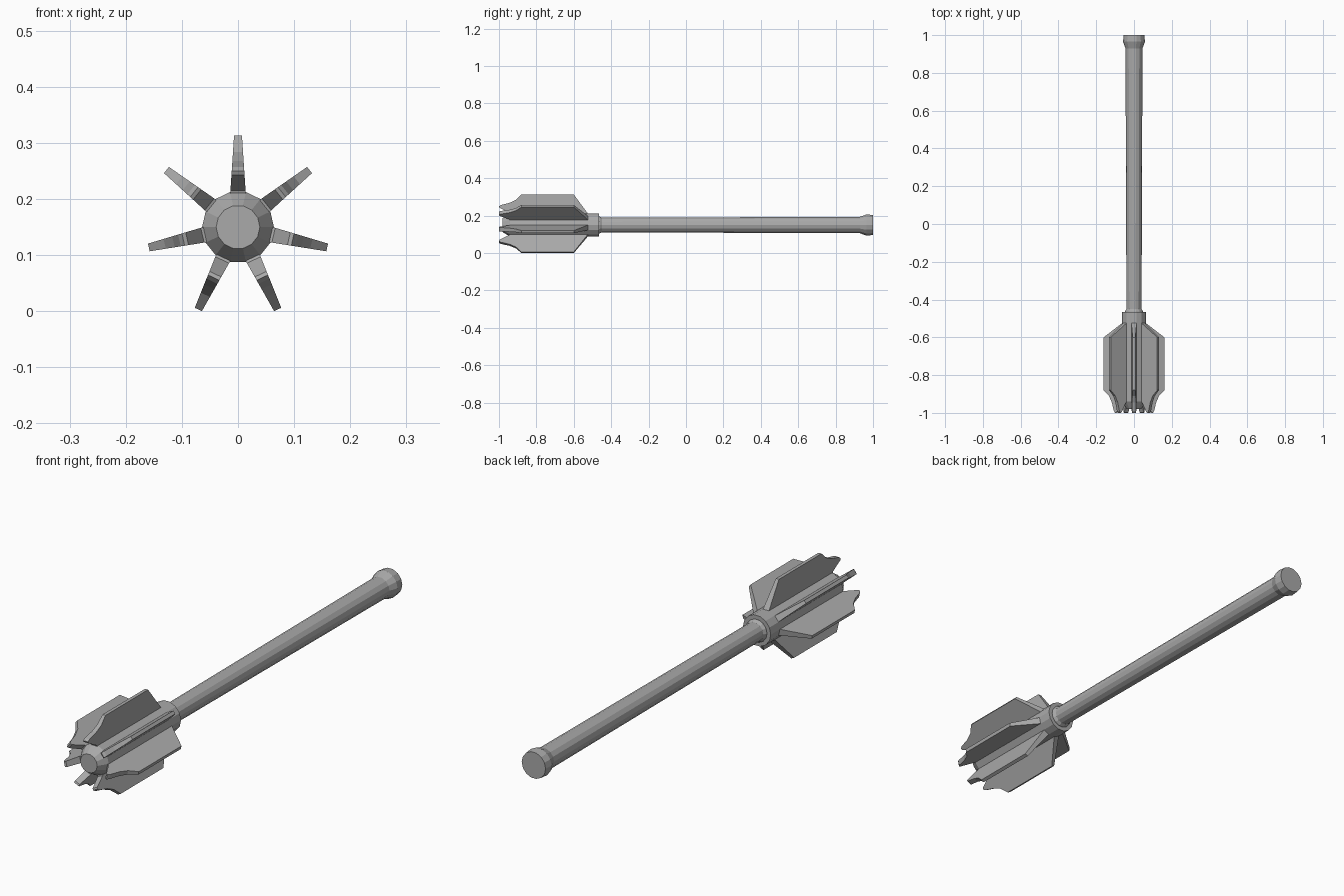
import bpy, bmesh
from math import sin, cos, pi

cube = bpy.data.objects.get("Cube")
if cube:
    bpy.data.objects.remove(cube)

AXIS_Z = 0.15
SIDES = 14
BLADES = 7

steel = bpy.data.materials.new("grey_steel")
steel.use_nodes = True
colour = (0.4, 0.4, 0.4, 1)
steel.diffuse_color = colour
steel.node_tree.nodes["Principled BSDF"].inputs["Base Color"].default_value = colour


def finish(bm, name):
    bmesh.ops.recalc_face_normals(bm, faces=bm.faces)
    mesh = bpy.data.meshes.new(name)
    bm.to_mesh(mesh)
    bm.free()
    mesh.materials.append(steel)
    obj = bpy.data.objects.new(name, mesh)
    bpy.context.collection.objects.link(obj)


def place(side, r, y, a):
    """Point at radius r and sideways offset, turned by a about the shaft."""
    return (r * sin(a) + side * cos(a), y, AXIS_Z + r * cos(a) - side * sin(a))


def lathe(name, profile):
    """Faceted solid of revolution along y from (radius, y) pairs, with end caps."""
    bm = bmesh.new()
    rings = [[bm.verts.new(place(0, r, y, (i + 0.5) * 2 * pi / SIDES))
              for i in range(SIDES)] for r, y in profile]
    for a, b in zip(rings, rings[1:]):
        for i in range(SIDES):
            j = (i + 1) % SIDES
            bm.faces.new((a[i], a[j], b[j], b[i]))
    bm.faces.new(rings[0])
    bm.faces.new(rings[-1])
    finish(bm, name)


def blade(name, outline, angle):
    """Flange that thins evenly from root to rim."""
    bm = bmesh.new()
    loops = []
    for s in (-1, 1):
        loops.append([bm.verts.new(place(s * (0.0178 - 0.066 * r), r, y, angle))
                      for r, y in outline])
    a, b = loops
    for i in range(len(a)):
        j = (i + 1) % len(a)
        bm.faces.new((a[i], a[j], b[j], b[i]))
    bm.faces.new(a)
    bm.faces.new(b)
    finish(bm, name)


# Head core with chamfered nose and rear collar
lathe("head_core", [(0.039, -0.98), (0.064, -0.94), (0.064, -0.465)])

# Slightly tapered shaft with a small shoulder at the collar
lathe("handle", [(0.047, -0.47), (0.047, -0.462), (0.04, -0.45), (0.045, 0.94)])

# Flared pommel
lathe("pommel", [(0.045, 0.93), (0.058, 0.965), (0.055, 1.0)])

# Flanges: hooked front tip, scooped shoulder, straight rim, sloped back
flange = [(0.05, -0.94), (0.065, -0.945), (0.093, -0.997), (0.1, -1.0),
          (0.107, -0.99), (0.118, -0.945), (0.134, -0.91), (0.163, -0.88),
          (0.163, -0.6), (0.062, -0.525), (0.05, -0.525)]
for k in range(BLADES):
    blade(f"flange_{k + 1}", flange, k * 2 * pi / BLADES)
